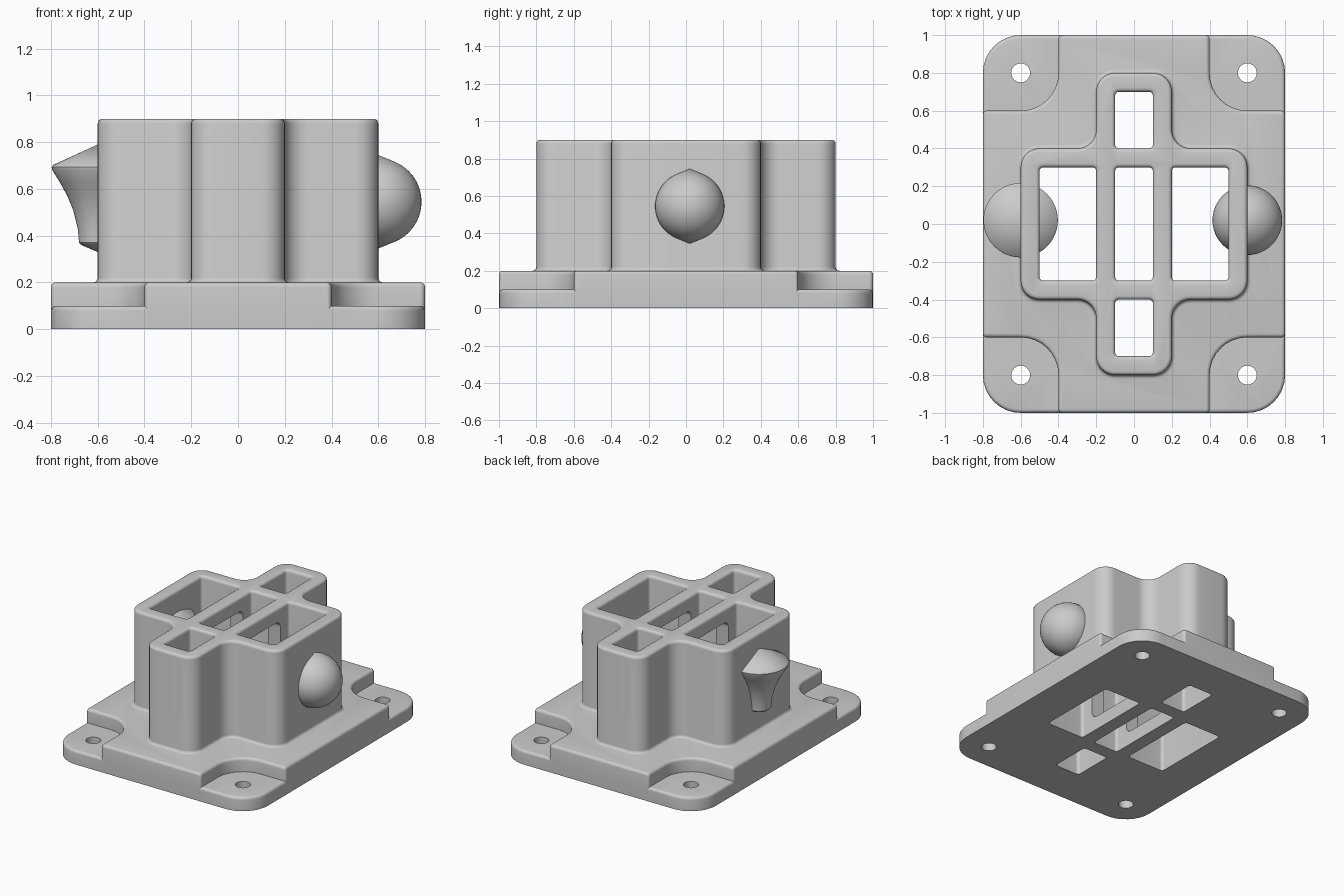
import bpy
import bmesh
import math

cube = bpy.data.objects.get("Cube")
if cube:
    bpy.data.objects.remove(cube)

grey = bpy.data.materials.new("plain grey")
grey.use_nodes = True
GREY = (0.6, 0.6, 0.6, 1)
grey.diffuse_color = GREY
grey.node_tree.nodes["Principled BSDF"].inputs["Base Color"].default_value = GREY


def new_object(name, bm):
    bmesh.ops.recalc_face_normals(bm, faces=bm.faces)
    mesh = bpy.data.meshes.new(name)
    bm.to_mesh(mesh)
    bm.free()
    mesh.materials.append(grey)
    obj = bpy.data.objects.new(name, mesh)
    bpy.context.collection.objects.link(obj)
    return obj


def outline(corners, offset, steps=8):
    """Right-angled counter-clockwise outline with rounded corners, grown by offset."""
    points = []
    count = len(corners)
    for i, (x, y, r) in enumerate(corners):
        px, py, _ = corners[i - 1]
        nx, ny, _ = corners[(i + 1) % count]
        a = (math.copysign(1, x - px) if abs(x - px) > 1e-6 else 0,
             math.copysign(1, y - py) if abs(y - py) > 1e-6 else 0)
        b = (math.copysign(1, nx - x) if abs(nx - x) > 1e-6 else 0,
             math.copysign(1, ny - y) if abs(ny - y) > 1e-6 else 0)
        turn = a[0] * b[1] - a[1] * b[0]
        cx, cy = x + r * (b[0] - a[0]), y + r * (b[1] - a[1])
        radius = r + turn * offset
        for k in range(steps + 1):
            t = math.pi / 2 * k / steps
            s, c = math.sin(t), math.cos(t)
            points.append((cx + radius * (-b[0] * c + a[0] * s),
                           cy + radius * (-b[1] * c + a[1] * s)))
    return points


def loft(name, corners, layers):
    """Stack the outline at each (height, offset) layer and close both ends."""
    bm = bmesh.new()
    rings = [[bm.verts.new((x, y, z)) for x, y in outline(corners, d)] for z, d in layers]
    for low, high in zip(rings, rings[1:]):
        for i in range(len(low)):
            j = (i + 1) % len(low)
            bm.faces.new((low[i], low[j], high[j], high[i]))
    bm.faces.new(rings[0][::-1])
    bm.faces.new(rings[-1])
    return new_object(name, bm)


def rect(x0, x1, y0, y1, r):
    return [(x0, y0, r), (x1, y0, r), (x1, y1, r), (x0, y1, r)]


def cross(ax, ay, bx, by, tip, inner):
    """Plus-shaped outline: one arm reaches ax by ay, the other bx by by."""
    quarter = [(ax, ay, tip), (bx, ay, inner), (bx, by, tip)]
    flip = [(x, -y, r) for x, y, r in quarter]
    return (quarter + [(-x, y, r) for x, y, r in quarter[::-1]]
            + [(-x, -y, r) for x, y, r in quarter] + flip[::-1])


def round_over(z, r, sign=-1, steps=4):
    """Quarter-round layers ending at height z."""
    return [(z - r + r * math.sin(t), sign * r * (1 - math.cos(t)))
            for t in (math.pi / 2 * k / steps for k in range(steps + 1))]


def combine(target, other, operation):
    mod = target.modifiers.new(operation, "BOOLEAN")
    mod.operation = operation
    mod.solver = "EXACT"
    mod.object = other
    bpy.context.view_layer.objects.active = target
    bpy.ops.object.modifier_apply(modifier=mod.name)
    bpy.data.objects.remove(other)


def smooth(obj):
    bpy.ops.object.select_all(action="DESELECT")
    obj.select_set(True)
    bpy.context.view_layer.objects.active = obj
    bpy.ops.object.shade_smooth_by_angle(angle=math.radians(35))


# Flange with lowered corner pads
R = 0.02
body = loft("housing", rect(-0.8, 0.8, -1, 1, 0.2), [(0, 0)] + round_over(0.1, R))
deck = loft("deck", cross(0.8, 0.6, 0.4, 1, 0.021, 0.2), [(0, 0)] + round_over(0.2, R))
combine(body, deck, "UNION")

# Plus-shaped tower with a filleted foot
foot = [(0.2 + R * (1 - math.cos(t)), R * (1 - math.sin(t)))
        for t in (math.pi / 8 * k for k in range(5))]
tower = loft("tower", cross(0.6, 0.4, 0.2, 0.8, 0.1, 0.1),
             [(0.15, R)] + foot + round_over(0.9, R))
combine(body, tower, "UNION")

# Five through pockets with rounded rims
pockets = [(-0.1, 0.1, -0.3, 0.3), (-0.1, 0.1, 0.4, 0.7), (-0.1, 0.1, -0.7, -0.4),
           (-0.5, -0.2, -0.3, 0.3), (0.2, 0.5, -0.3, 0.3)]
for box in pockets:
    cutter = loft("pocket", rect(*box, 0.021),
                  [(-0.1, 0)] + round_over(0.9, R, 1) + [(1, R)])
    combine(body, cutter, "DIFFERENCE")

# Windows through both inner dividers
for side in (-1, 1):
    cutter = loft("window", rect(-0.35, 0.35, -0.2, 0.2, 0.05), [(-0.07, 0), (0.07, 0)])
    cutter.rotation_euler.y = math.pi / 2
    cutter.location = (side * 0.15, 0, 0.45)
    bpy.context.view_layer.update()
    combine(body, cutter, "DIFFERENCE")

# Bolt holes
for x in (-0.6, 0.6):
    for y in (-0.8, 0.8):
        hole = loft("hole", rect(x - 0.05, x + 0.05, y - 0.05, y + 0.05, 0.05),
                    [(-0.1, 0), (0.3, 0)])
        combine(body, hole, "DIFFERENCE")
smooth(body)


def lathe(name, profile, x, y):
    bm = bmesh.new()
    verts = [bm.verts.new((r, 0, z)) for r, z in profile]
    edges = [bm.edges.new(pair) for pair in zip(verts, verts[1:])]
    bmesh.ops.spin(bm, geom=verts + edges, cent=(0, 0, 0), axis=(0, 0, 1),
                   angle=math.tau, steps=48, use_duplicate=False)
    bmesh.ops.remove_doubles(bm, verts=bm.verts, dist=0.0005)
    obj = new_object(name, bm)
    obj.location = (x, y, 0)
    smooth(obj)


# Ball knob with pointed poles
arc = [math.radians(-68 + 8 * k) for k in range(18)]
ball = [(0.185 * math.cos(t), 0.545 + 0.185 * math.sin(t)) for t in arc]
lathe("ball_knob", [(0, 0.345)] + ball + [(0, 0.745)], 0.6, 0.02)

# Flared knob on the opposite wall
flare = [(0, 0.33), (0.07, 0.36), (0.08, 0.37), (0.085, 0.43), (0.105, 0.51),
         (0.13, 0.57), (0.16, 0.625), (0.194, 0.68), (0.197, 0.693), (0.19, 0.703), (0, 0.79)]
lathe("flared_knob", flare, -0.6, 0.02)
